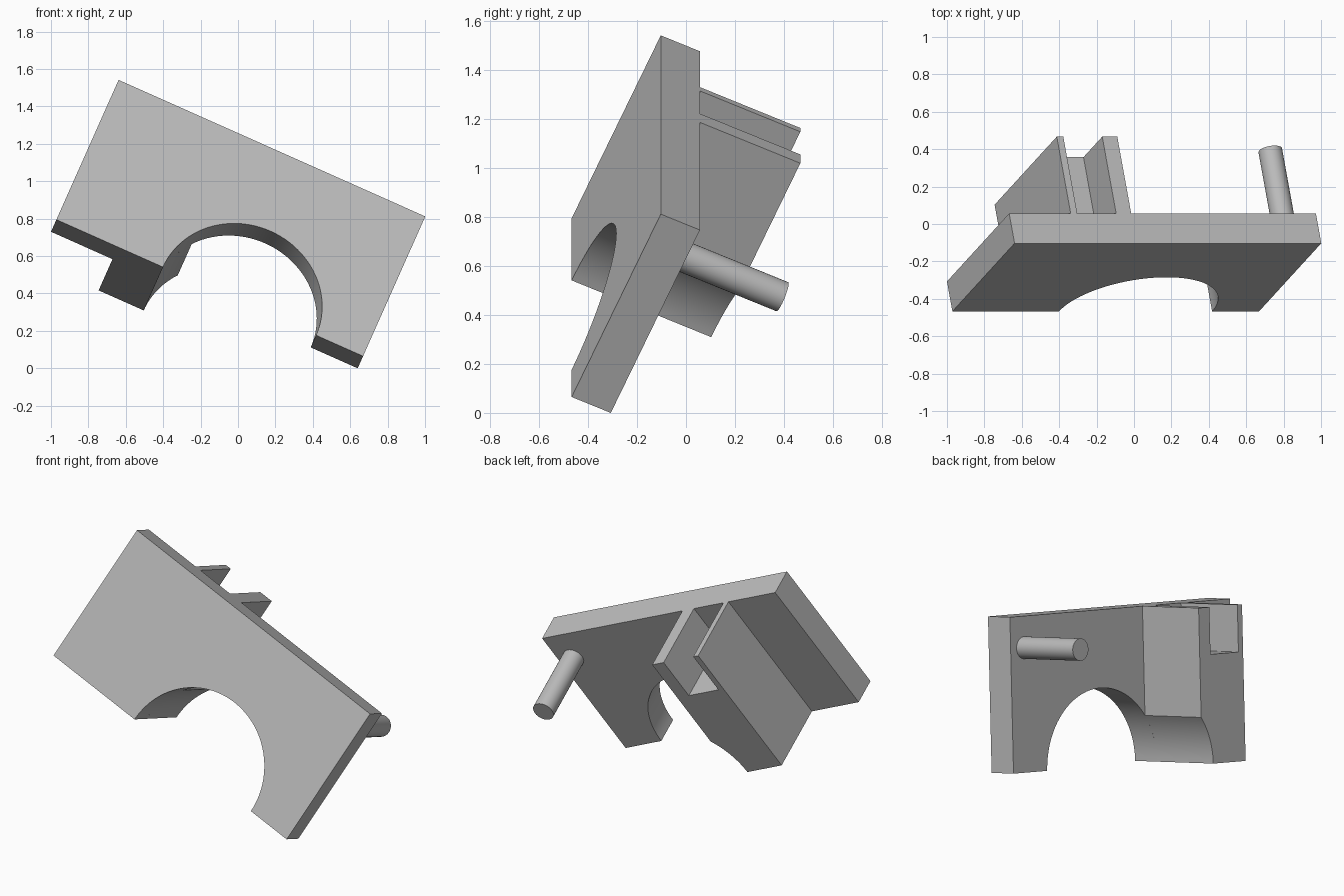
import bpy, bmesh
from math import radians, cos, sin, pi, acos
from mathutils import Matrix, Vector

cube = bpy.data.objects.get("Cube")
if cube:
    bpy.data.objects.remove(cube, do_unlink=True)

grey = bpy.data.materials.new("plain grey")
grey.use_nodes = True
colour = (0.5, 0.5, 0.5, 1)
grey.diffuse_color = colour
grey.node_tree.nodes["Principled BSDF"].inputs["Base Color"].default_value = colour

# The whole part is tilted; local x = width, y = towards the back, z = height
TILT = (Matrix.Translation((-0.971, -0.467, 0.795))
        @ Matrix.Rotation(radians(24), 4, 'Y')
        @ Matrix.Rotation(radians(-24), 4, 'X'))

WIDTH, HEIGHT, THICK, DEPTH = 1.795, 0.895, 0.175, 0.624
ARCH_X, ARCH_R = 1.072, 0.448


def arc(cx, cz, r, start, end, steps):
    angles = [start + (end - start) * i / steps for i in range(steps + 1)]
    return [(cx + r * cos(a), cz + r * sin(a)) for a in angles]


def extrude(name, profile, y0, y1):
    """Extrude an x-z outline from y0 to y1."""
    bm = bmesh.new()
    face = bm.faces.new([bm.verts.new((x, y0, z)) for x, z in profile])
    out = bmesh.ops.extrude_face_region(bm, geom=[face], use_keep_orig=True)
    moved = [v for v in out["geom"] if isinstance(v, bmesh.types.BMVert)]
    bmesh.ops.translate(bm, verts=moved, vec=Vector((0, y1 - y0, 0)))
    bmesh.ops.recalc_face_normals(bm, faces=bm.faces)
    mesh = bpy.data.meshes.new(name)
    bm.to_mesh(mesh)
    bm.free()
    mesh.materials.append(grey)
    ob = bpy.data.objects.new(name, mesh)
    bpy.context.collection.objects.link(ob)
    ob.matrix_world = TILT
    bpy.ops.object.select_all(action='DESELECT')
    ob.select_set(True)
    bpy.context.view_layer.objects.active = ob
    bpy.ops.object.shade_smooth_by_angle(angle=radians(30))
    return ob


# Front plate with a half-round arch in its lower edge
extrude("front_plate",
        [(0, 0)] + arc(ARCH_X, 0, ARCH_R, pi, 0, 48)
        + [(WIDTH, 0), (WIDTH, HEIGHT), (0, HEIGHT)], 0, THICK)

# Rear block: arch cut at its lower corner, open slot between two top walls
left, slot_left, slot_right, right, floor = 0.36, 0.398, 0.626, 0.714, 0.625
extrude("slotted_block",
        [(left, 0)]
        + arc(ARCH_X, 0, ARCH_R, pi, acos((right - ARCH_X) / ARCH_R), 12)
        + [(right, HEIGHT), (slot_right, HEIGHT), (slot_right, floor),
           (slot_left, floor), (slot_left, HEIGHT), (left, HEIGHT)],
        THICK, DEPTH)

# Round pin on the back
extrude("rear_pin", arc(1.683, 0.714, 0.064, 0, 2 * pi, 32)[:-1], THICK, DEPTH)
